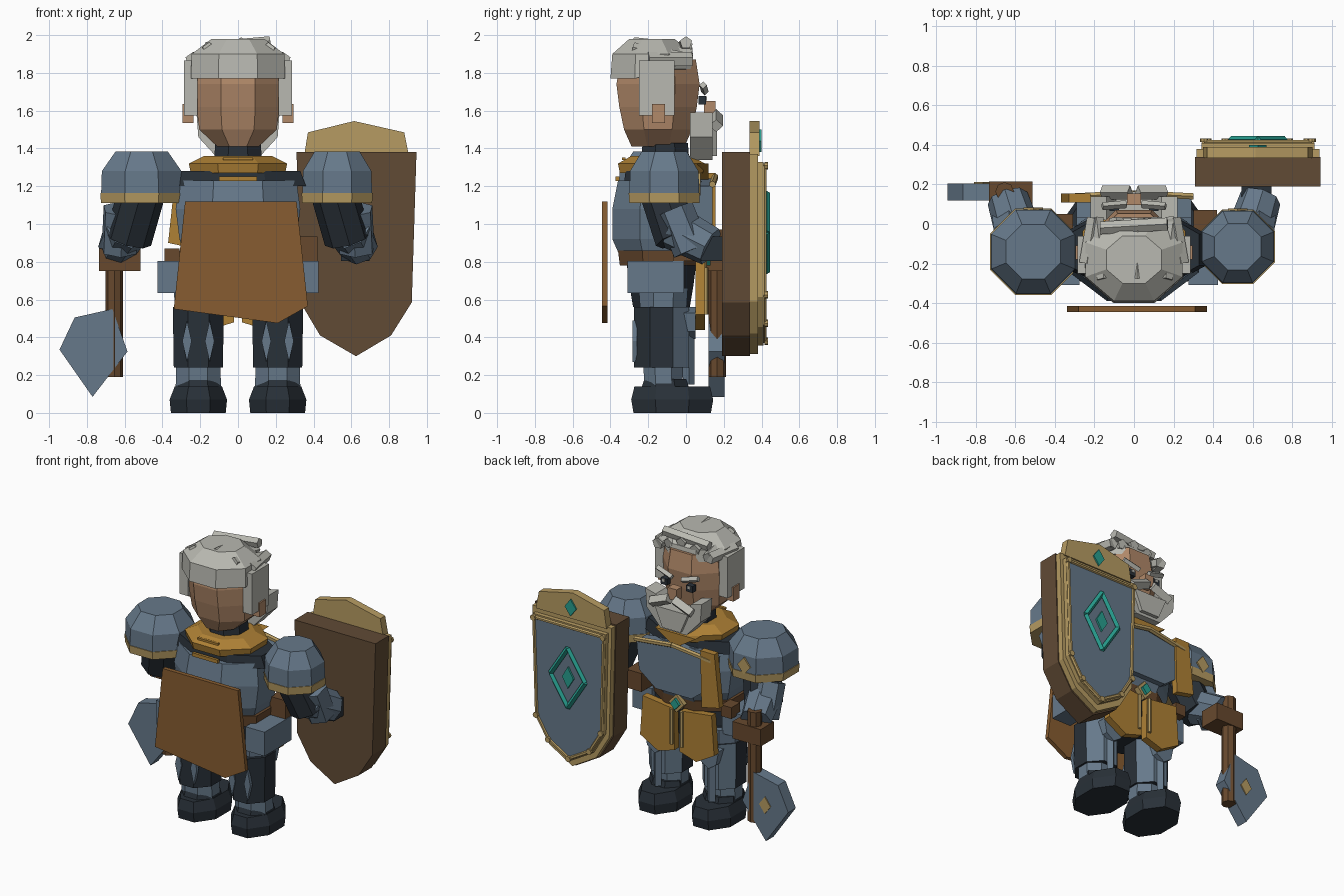
import bpy
import bmesh
from math import cos, sin, pi
from mathutils import Vector, Matrix

cube = bpy.data.objects.get("Cube")
if cube:
    bpy.data.objects.remove(cube)


def material(name, shade):
    """Flat material from an sRGB hex shade."""
    rgb = [(c / 255) ** 2.2 for c in bytes.fromhex(shade)]
    m = bpy.data.materials.new(name)
    m.use_nodes = True
    m.diffuse_color = (*rgb, 1)
    m.node_tree.nodes["Principled BSDF"].inputs["Base Color"].default_value = (*rgb, 1)
    return m


steel = material("steel", "667889")
dark = material("dark cloth", "2d343b")
gold = material("gold", "ad8038")
brass = material("brass", "b59a62")
leather = material("cape leather", "865d34")
wood = material("shield wood", "614c38")
brown = material("dark brown", "674a31")
skin = material("skin", "b08869")
hair = material("grey hair", "b7b7af")
teal = material("teal", "2c9d8e")


def finish(name, bm, *mats):
    bmesh.ops.recalc_face_normals(bm, faces=bm.faces)
    me = bpy.data.meshes.new(name)
    bm.to_mesh(me)
    bm.free()
    for m in mats:
        me.materials.append(m)
    ob = bpy.data.objects.new(name, me)
    bpy.context.collection.objects.link(ob)
    return ob


def bridge(bm, rings):
    """Skin a stack of vertex rings and cap both ends."""
    n = len(rings[0])
    for a, b in zip(rings, rings[1:]):
        for i in range(n):
            j = (i + 1) % n
            bm.faces.new((a[i], a[j], b[j], b[i]))
    bm.faces.new(rings[0])
    bm.faces.new(rings[-1])


def loft(name, cx, cy, rings, *mats, tilt=0):
    """Octagonal stack; each ring is z, half width, half depth."""
    bm = bmesh.new()
    rows = []
    for k, (z, rx, ry) in enumerate(rings):
        row = []
        for i in range(8):
            a = pi / 8 + i * pi / 4
            lift = tilt if k == 0 and sin(a) > 0 else 0
            row.append(bm.verts.new((cx + rx * cos(a) / cos(pi / 8),
                                     cy + ry * sin(a) / cos(pi / 8), z + lift)))
        rows.append(row)
    bridge(bm, rows)
    return finish(name, bm, *mats)


def plate(name, pts, y0, y1, mat):
    """Outline in x and z, extruded along y."""
    bm = bmesh.new()
    bridge(bm, [[bm.verts.new((x, y, z)) for x, z in pts] for y in (y0, y1)])
    return finish(name, bm, mat)


def box(name, at, size, mat):
    bm = bmesh.new()
    bmesh.ops.create_cube(bm, size=1, matrix=Matrix.LocRotScale(Vector(at), None, Vector(size)))
    return finish(name, bm, mat)


def rod(name, a, b, r, mat, sides=8, r2=None):
    a, b = Vector(a), Vector(b)
    d = b - a
    m = Matrix.LocRotScale((a + b) / 2, d.to_track_quat("Z", "Y"), None)
    bm = bmesh.new()
    bmesh.ops.create_cone(bm, cap_ends=True, segments=sides, radius1=r,
                          radius2=r if r2 is None else r2, depth=d.length, matrix=m)
    return finish(name, bm, mat)


def diamond(x, z, w, h):
    return [(x, z - h), (x + w, z), (x, z + h), (x - w, z)]


def scaled(pts, s, x, z):
    return [(x + (px - x) * s, z + (pz - z) * s) for px, pz in pts]


# Head, neck and hair cap
loft("head", 0, -.148, [(1.41, .11, .14), (1.5, .205, .18), (1.62, .22, .205),
                        (1.74, .22, .22), (1.87, .2, .2)], skin)
loft("neck", 0, -.11, [(1.3, .13, .13), (1.43, .12, .12)], dark)
loft("hair_cap", 0, -.18, [(1.77, .25, .22), (1.9, .245, .21), (1.98, .14, .12)], hair, tilt=.05)
for i, x in enumerate((-.19, -.09, .02, .12, .2)):
    drop = .06 * abs(x) / .2
    rod("hair_strand", (x * .8, -.28, 1.955 - drop / 2), (x, .03, 1.925 - drop), .037, hair, 5)
rod("hair_sweep", (-.17, -.02, 1.93), (.17, .0, 1.96), .034, hair, 5)

# Face and beard
plate("beard", [(-.22, 1.59), (-.21, 1.46), (-.1, 1.34), (.1, 1.34), (.21, 1.46),
                (.22, 1.59), (.14, 1.57), (.09, 1.5), (-.09, 1.5), (-.14, 1.57)], .02, .14, hair)
plate("beard_front", [(-.13, 1.5), (-.07, 1.36), (.07, 1.36), (.13, 1.5)], .1, .165, hair)
box("nose", (0, .125, 1.61), (.07, .06, .08), skin)
for s in (-1, 1):
    box("eye", (s * .1, .085, 1.655), (.05, .04, .045), dark)
    box("eye_glint", (s * .1, .107, 1.665), (.02, .006, .02), hair)
    rod("eyebrow", (s * .04, .1, 1.70), (s * .16, .09, 1.735), .02, hair, 4)
    rod("moustache", (s * .02, .16, 1.575), (s * .16, .16, 1.52), .036, hair, 4)
    box("sideburn", (s * .25, -.155, 1.72), (.07, .19, .29), hair)
    box("ear", (s * .265, -.145, 1.585), (.06, .07, .1), skin)
    rod("hair_lock", (s * .24, -.2, 1.87), (s * .2, .03, 1.87), .04, hair, 5)

# Torso, collar and chest trim
loft("torso", 0, -.14, [(.83, .28, .21), (.92, .31, .25), (1.08, .33, .25), (1.23, .31, .22)], steel)
loft("shoulder_yoke", 0, -.13, [(1.2, .36, .2), (1.28, .33, .19)], dark)
loft("collar", 0, -.13, [(1.27, .25, .22), (1.32, .26, .23), (1.36, .18, .16)], gold)
plate("collar_front", [(-.16, 1.32), (0, 1.22), (.16, 1.32)], .06, .12, gold)
box("back_trim", (0, -.362, 1.24), (.2, .02, .025), gold)
box("collar_trim", (0, -.33, 1.345), (.16, .02, .014), gold)
plate("chest_plate", [(-.29, 1.2), (-.27, 1.0), (-.14, .9), (.14, .9), (.27, 1.0),
                      (.29, 1.2), (0, 1.24)], .03, .14, steel)
for s in (-1, 1):
    rod("chest_trim", (s * .3, .14, 1.21), (0, .155, 1.25), .018, brass, 6)
plate("sash", [(-.33, 1.27), (-.22, 1.27), (-.23, .87), (-.37, .9)], .11, .155, gold)

# Cape
plate("cape", [(-.28, 1.12), (.31, 1.12), (.37, .565), (.21, .475), (-.34, .55)],
      -.445, -.415, leather)

# Shoulder armour
for side, x, y, r in (("right", -.51, -.14, .215), ("left", .525, -.115, .185)):
    loft(side + "_pauldron", x, y, [(1.15, r, r), (1.28, r * .98, r * .98),
                                    (1.385, r * .64, r * .64)], steel)
    loft(side + "_pauldron_rim", x, y, [(1.11, r, r), (1.165, r * 1.02, r * 1.02)], brass)
    plate(side + "_pauldron_gem", diamond(x, 1.21, .05, .06), y + r - .02, y + r + .008, brass)

# Arms and hands
for side, s in (("right", -1), ("left", 1)):
    rod(side + "_upper_arm", (s * .5, -.13, 1.2), (s * .58, -.04, .92), .125, dark)
    rod(side + "_forearm", (s * .58, -.06, .98), (s * .64, .13, .88), .12, steel, 8, .105)
    rod(side + "_elbow_guard", (s * .62, -.06, 1.08), (s * .63, .03, .86), .1, steel, 6)
box("right_hand", (-.625, .14, .81), (.22, .15, .12), brown)
box("left_hand", (.62, .14, .87), (.15, .12, .13), dark)

# Belt, hips and tassets
loft("hips", 0, -.13, [(.56, .27, .15), (.68, .3, .17), (.84, .28, .19)], dark)
loft("belt", 0, -.14, [(.78, .3, .21), (.86, .31, .22)], brown)
for s in (-1, 1):
    box("hip_guard", (s * .35, -.16, .72), (.15, .3, .17), steel)
    plate("tasset", [(s * .025, .77), (s * .27, .8), (s * .29, .52), (s * .15, .44),
                     (s * .02, .48)], .05, .1, gold)
    rod("tasset_trim", (s * .04, .105, .77), (s * .04, .105, .52), .013, brass, 6)
box("pouch", (.36, .0, .87), (.12, .14, .13), brown)
box("small_pouch", (-.35, .0, .83), (.08, .1, .08), brown)
plate("buckle", diamond(0, .82, .06, .065), .05, .11, brass)
plate("buckle_gem", diamond(0, .82, .035, .04), .11, .13, teal)

# Legs and boots
for side, s in (("right", -1), ("left", 1)):
    x = s * .21
    loft(side + "_leg", x, -.12, [(.12, .12, .1), (.36, .115, .11), (.66, .13, .13)], steel)
    greave = loft(side + "_greave", x, -.13, [(.24, .13, .145), (.56, .135, .145)], dark, steel)
    for f in greave.data.polygons:
        f.material_index = int(f.normal.y > .3)
    for dx in (-.06, .06):
        plate("calf_stud", diamond(x + dx, .38, .025, .11), -.283, -.26, steel)
    plate(side + "_knee", [(x - .08, .53), (x - .06, .43), (x, .39), (x + .06, .43),
                           (x + .08, .53), (x, .56)], -.01, .05, steel)
    rod(side + "_shin_ridge", (x, .015, .15), (x, .015, .42), .03, steel, 4)
    loft(side + "_boot", x, -.073, [(0, .145, .205), (.07, .152, .217), (.14, .125, .2)], dark)
    loft(side + "_boot_cuff", x, -.11, [(.12, .125, .13), (.18, .115, .11)], dark)

# Axe
rod("axe_shaft", (-.655, .165, .19), (-.655, .165, .97), .047, brown)
plate("axe_blade", [(-.945, .335), (-.865, .505), (-.665, .55), (-.585, .325), (-.77, .085)],
      .12, .205, steel)
plate("axe_gem", diamond(-.765, .34, .045, .06), .2, .212, brass)

# Shield
cx, cz = .627, .87
outline = [(.31, 1.38), (.945, 1.38), (.92, .585), (.81, .41), (.625, .3), (.435, .41), (.33, .585)]
plate("shield_body", outline, .19, .34, wood)
plate("shield_rim", scaled(outline, .98, cx, cz), .33, .38, brass)
plate("shield_step", scaled(outline, .9, cx, cz), .37, .41, brass)
plate("shield_face", scaled(outline, .84, cx, cz), .4, .417, steel)
plate("shield_crest", [(.35, 1.36), (.37, 1.485), (.615, 1.545), (.88, 1.485), (.905, 1.36)],
      .335, .39, brass)
corners = [(x, .415, z) for x, z in scaled(outline, .86, cx, cz)]
for a, b in zip(corners, corners[1:] + corners[:1]):
    rod("shield_edge", a, b, .013, brass, 6)
    rod("shield_rivet", a, Vector(a) + Vector((0, .018, 0)), .02, brass)
emblem = [(x, .428, z) for x, z in diamond(cx, .955, .135, .21)]
for a, b in zip(emblem, emblem[1:] + emblem[:1]):
    rod("emblem_bar", a, b, .018, teal, 4)
plate("emblem_gem", diamond(cx, .955, .045, .075), .415, .43, teal)
plate("crest_gem", diamond(cx, 1.44, .045, .06), .385, .4, teal)
